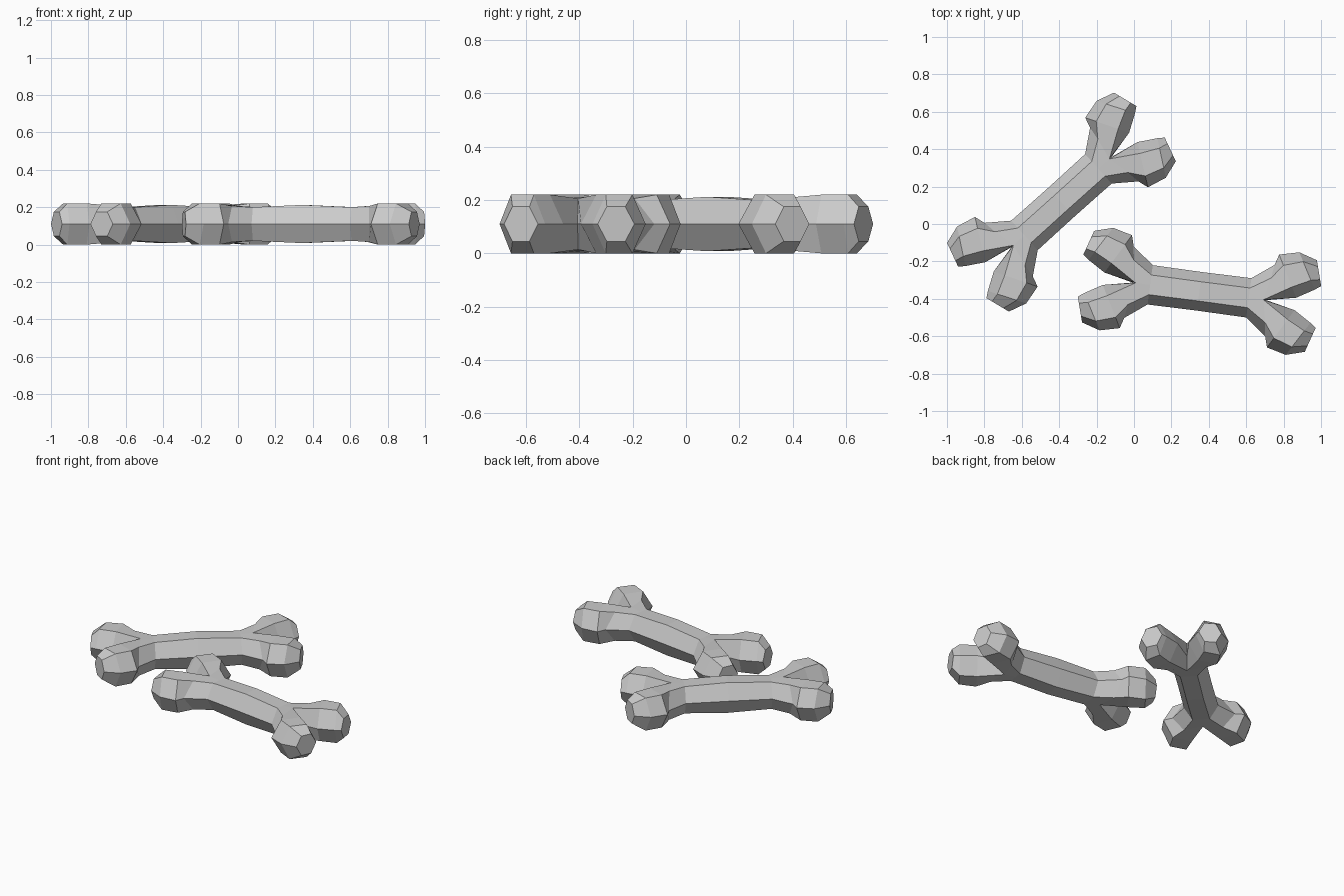
import bpy, bmesh, math
from mathutils import Vector, Matrix

if "Cube" in bpy.data.objects:
    bpy.data.objects.remove(bpy.data.objects["Cube"])

mat = bpy.data.materials.new("bone_grey")
mat.diffuse_color = (0.6, 0.6, 0.6, 1)
mat.use_nodes = True
mat.node_tree.nodes["Principled BSDF"].inputs["Base Color"].default_value = mat.diffuse_color


def hex_ring(u, v, r, deg, h):
    """Hexagon at (u, v), facing deg in the plan; first point on the outer side."""
    t = math.radians(deg)
    side = Vector((-math.sin(t), math.cos(t), 0))
    return [Vector((u, v, 0)) + side * r * math.cos(k * math.pi / 3)
            + Vector((0, 0, h * math.sin(k * math.pi / 3) / 0.866)) for k in range(6)]


def half_ring(outer, mid, top_in, mid_in, h):
    """Half section whose inner points lie on the bone's centre line."""
    return [Vector((*outer, 0)), Vector((*mid, h)), Vector((top_in, 0, h)),
            Vector((mid_in, 0, 0)), Vector((top_in, 0, -h)), Vector((*mid, -h))]


def loft(bm, rings, cap=False):
    loops = [[bm.verts.new(p) for p in r] for r in rings]
    n = len(loops[0])
    for a, b in zip(loops, loops[1:]):
        for i in range(n):
            j = (i + 1) % n
            quad = [a[i], a[j], b[j], b[i]]
            # leave out the hidden wall between the two knobs
            if all(abs(q.co.y) < 1e-6 for q in quad):
                continue
            bm.faces.new(quad)
    if cap:
        bm.faces.new(loops[-1])


def make_bone(name, x, y, deg):
    bm = bmesh.new()
    # shaft, slightly thicker in the middle
    section = [(1, 0), (.5, 1), (0, 1), (-.5, 1), (-1, 0), (-.5, -1), (0, -1), (.5, -1)]
    loft(bm, [[Vector((u, w * a, h * b)) for a, b in section]
              for u, w, h in ((-.266, .106, .09), (0, .104, .102), (.266, .106, .09))])
    # four knobs, mirrored to both ends and both sides
    knob = [half_ring((.266, .106), (.266, .053), .266, .266, .09),
            half_ring((.38, .193), (.37, .12), .345, .36, .096),
            hex_ring(.457, .142, .124, 29, .11),
            hex_ring(.556, .183, .108, 30, .11),
            hex_ring(.621, .18, .070, 17, .065)]
    for sx in (1, -1):
        for sy in (1, -1):
            loft(bm, [[Vector((p.x * sx, p.y * sy, p.z)) for p in r] for r in knob], True)
    bmesh.ops.remove_doubles(bm, verts=bm.verts, dist=1e-4)
    bmesh.ops.recalc_face_normals(bm, faces=bm.faces)
    bm.transform(Matrix.Translation((x, y, .11)) @ Matrix.Rotation(math.radians(deg), 4, 'Z'))
    me = bpy.data.meshes.new(name)
    bm.to_mesh(me)
    bm.free()
    me.materials.append(mat)
    bpy.context.collection.objects.link(bpy.data.objects.new(name, me))


make_bone("back_bone", -.388, .117, 42)
make_bone("front_bone", .35, -.36, -7.5)
